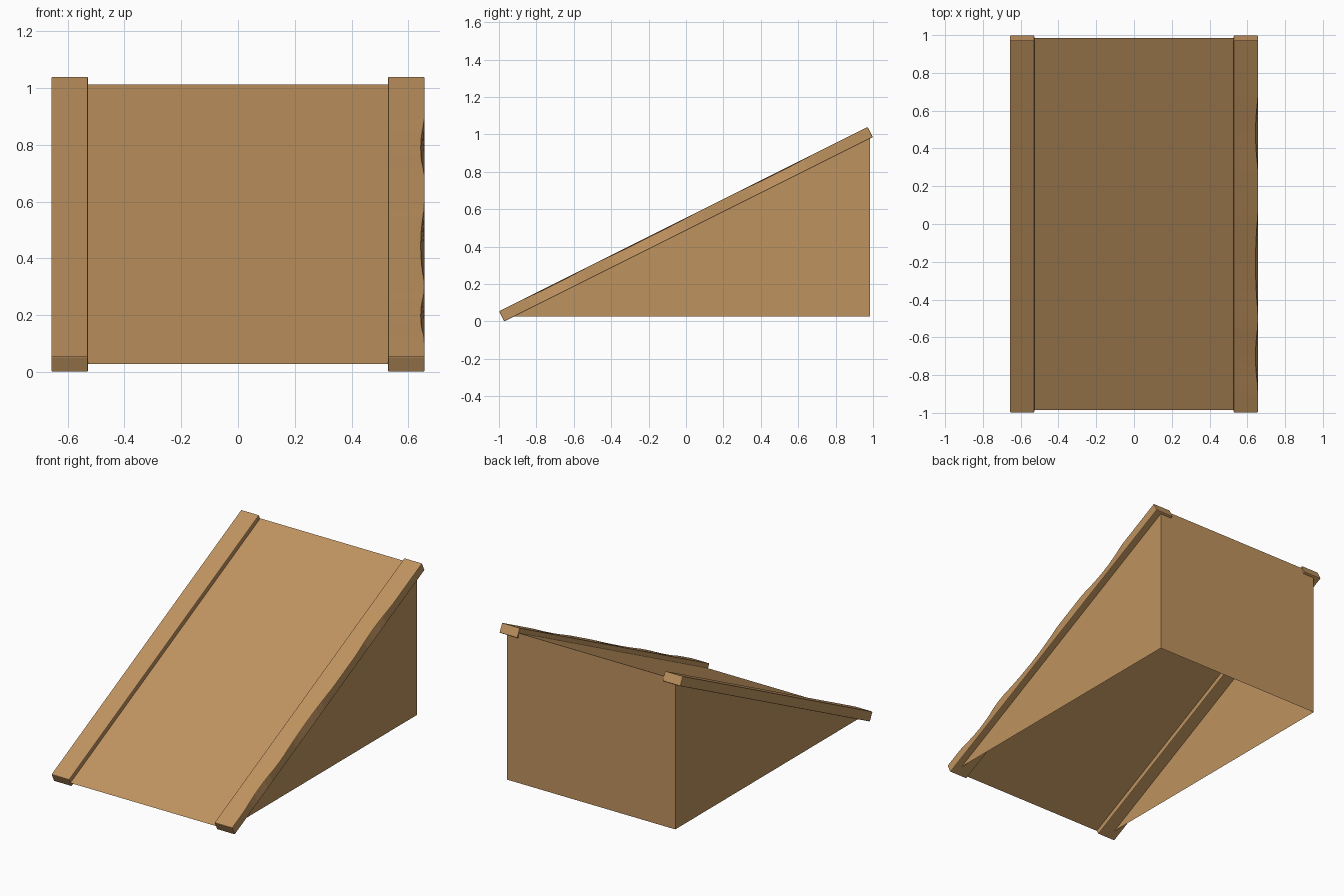
import bpy, bmesh, math
from mathutils import Vector

if "Cube" in bpy.data.objects:
    bpy.data.objects.remove(bpy.data.objects["Cube"])

wood = bpy.data.materials.new("tan wood")
wood.diffuse_color = (0.52, 0.29, 0.115, 1)
wood.use_nodes = True
wood.node_tree.nodes["Principled BSDF"].inputs["Base Color"].default_value = wood.diffuse_color


def add_object(name, verts, faces):
    mesh = bpy.data.meshes.new(name)
    mesh.from_pydata(verts, [], faces)
    bm = bmesh.new()
    bm.from_mesh(mesh)
    bmesh.ops.recalc_face_normals(bm, faces=bm.faces)
    bm.to_mesh(mesh)
    bm.free()
    mesh.materials.append(wood)
    obj = bpy.data.objects.new(name, mesh)
    bpy.context.collection.objects.link(obj)
    return obj


# Slope line shared by the deck and the rails
low, high = Vector((0, -0.985, 0.0275)), Vector((0, 0.985, 1.0125))
along = (high - low).normalized()
up = Vector((0, -along.z, along.y))

# Hollow wedge: deck, two sides and back, open underneath
w = 0.612
verts = [(s * w, y, z) for s in (-1, 1)
         for y, z in ((low.y, low.z), (high.y, high.z), (high.y, low.z))]
add_object("ramp_body", verts, [(0, 3, 4, 1), (0, 1, 2), (3, 5, 4), (1, 4, 5, 2)])


# Edge rails: square beams with shallow worn spots on the upper outer edge
def rail(name, side, worn):
    n, half = 40, 0.0305
    verts, faces = [], []
    for i in range(n + 1):
        t = i / n
        p = low.lerp(high, t)
        dent = 0.013 * max([max(0, 1 - ((t - c) / r) ** 2) for c, r in worn] + [0])
        for x, h in ((0.528, -half), (0.657, -half),
                     (0.657 - dent, half - dent * 0.3), (0.528, half)):
            v = p + up * h
            verts.append((side * x, v.y, v.z))
    for i in range(n):
        a = i * 4
        for k in range(4):
            m = (k + 1) % 4
            faces.append((a + k, a + m, a + 4 + m, a + 4 + k))
    faces += [(0, 1, 2, 3), tuple(n * 4 + k for k in range(4))]
    obj = add_object(name, verts, faces)
    bev = obj.modifiers.new("soft edges", 'BEVEL')
    bev.width, bev.segments = 0.004, 2
    bev.limit_method, bev.angle_limit = 'ANGLE', math.radians(40)


rail("left_rail", -1, [])
rail("right_rail", 1, [(0.75, 0.09), (0.40, 0.13), (0.15, 0.08)])
